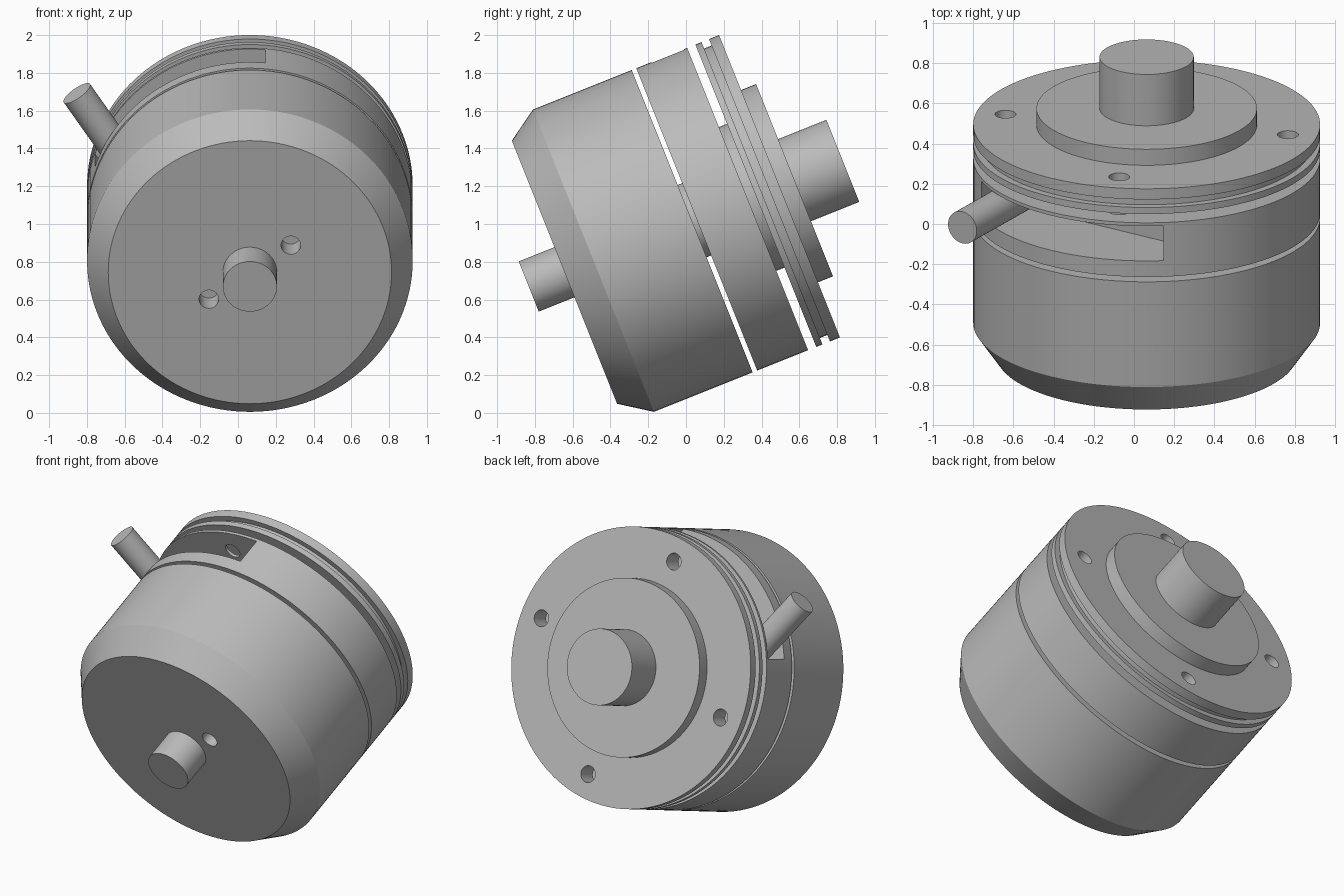
import bpy, bmesh
from math import sin, cos, pi, radians
from mathutils import Matrix, Vector

if "Cube" in bpy.data.objects:
    bpy.data.objects.remove(bpy.data.objects["Cube"])

steel = bpy.data.materials.new("light_grey_steel")
steel.use_nodes = True
GREY = (0.5, 0.5, 0.5, 1)
steel.diffuse_color = GREY
steel.node_tree.nodes["Principled BSDF"].inputs["Base Color"].default_value = GREY

# Tilted frame: local z runs along the shaft, origin on the rear flange face
TILT = radians(21.8)
FRAME = Matrix(((-1, 0, 0, 0.063),
                (0, -sin(TILT), cos(TILT), 0.495),
                (0, cos(TILT), sin(TILT), 1.2),
                (0, 0, 0, 1)))
R = 0.862


def add_object(name, bm, matrix):
    bmesh.ops.recalc_face_normals(bm, faces=bm.faces)
    mesh = bpy.data.meshes.new(name)
    bm.to_mesh(mesh)
    bm.free()
    mesh.materials.append(steel)
    obj = bpy.data.objects.new(name, mesh)
    obj.matrix_world = matrix
    bpy.context.collection.objects.link(obj)
    return obj


def lathe(name, profile, matrix=FRAME, sides=128):
    """Turn (radius, z) points into a closed solid with flat end caps."""
    bm = bmesh.new()
    rings = [[bm.verts.new((r * cos(2 * pi * i / sides), r * sin(2 * pi * i / sides), z))
              for i in range(sides)] for r, z in profile]
    for a, b in zip(rings, rings[1:]):
        for i in range(sides):
            j = (i + 1) % sides
            bm.faces.new((a[i], a[j], b[j], b[i]))
    bm.faces.new(rings[0])
    bm.faces.new(rings[-1])
    return add_object(name, bm, matrix)


def drill(x, y, z0, z1, radius=0.052):
    place = FRAME @ Matrix.Translation((x, y, 0))
    return lathe("drill_cutter", [(radius, z0), (radius, z1)], place, 32)


def cut(obj, cutters):
    """Subtract the cutters and bake the result."""
    for c in cutters:
        mod = obj.modifiers.new("cut", 'BOOLEAN')
        mod.operation = 'DIFFERENCE'
        mod.solver = 'EXACT'
        mod.object = c
    bpy.context.view_layer.update()
    baked = bpy.data.meshes.new_from_object(
        obj.evaluated_get(bpy.context.evaluated_depsgraph_get()))
    obj.modifiers.clear()
    obj.data = baked


# Front housing with chamfered nose
housing = lathe("front_housing", [(0.75, -1.226), (R, -1.061), (R, -0.498)])
front_drills = [drill(-s * 0.217, s * 0.154, -1.3, -1.08) for s in (1, -1)]
cut(housing, front_drills)

# Shafts and inner spacers
front_shaft = lathe("front_shaft", [(0.143, -1.43), (0.143, -1.2)], sides=64)
inner_spacer = lathe("inner_spacer", [(0.206, -0.51), (0.206, -0.46)], sides=64)
hub_spacer = lathe("hub_spacer", [(0.41, -0.19), (0.41, -0.125)], sides=96)

# Middle ring with a flat pocket, and the grooved rear flange with boss and shaft
ring = lathe("middle_ring", [(R, -0.472), (R, -0.182)])
flange = lathe("rear_flange", [(R, -0.135), (R, -0.1), (0.825, -0.1), (0.825, -0.057),
                               (R, -0.057), (R, 0), (0.548, 0), (0.548, 0.086),
                               (0.234, 0.086), (0.234, 0.361)])

# Pocket frame: local z points outwards along the side pin
PIN = radians(33.3)
outward = Vector((sin(PIN), cos(PIN), 0))
across = Vector((-cos(PIN), sin(PIN), 0))
pocket = Matrix((across, (0, 0, 1), outward)).transposed()
if pocket.determinant() < 0:
    pocket.col[1] = -pocket.col[1]
POCKET = FRAME @ Matrix.Translation((0, 0, -0.293)) @ pocket.to_4x4()

bm = bmesh.new()
bmesh.ops.create_cube(bm, size=1)
bmesh.ops.scale(bm, vec=(1.08, 0.186, 1), verts=bm.verts)
bmesh.ops.translate(bm, vec=(0, 0, 0.953), verts=bm.verts)
box = add_object("pocket_cutter", bm, POCKET)

# Bolt holes run through the flange into the ring
angles = [radians(11 + 90 * k) for k in range(4)]
bolt_drills = [drill(-0.715 * cos(a), 0.715 * sin(a), -0.36, 0.05) for a in angles]
cut(flange, bolt_drills)
cut(ring, [box] + bolt_drills)

# Side pin standing on the pocket floor
pin = lathe("side_pin", [(0.085, 0.44), (0.085, 1.044)],
            POCKET @ Matrix.Translation((-0.41, 0, 0)), 48)

for c in front_drills + bolt_drills + [box]:
    bpy.data.objects.remove(c)

# Smooth curved walls, keep machined edges crisp
for obj in (housing, front_shaft, inner_spacer, hub_spacer, ring, flange, pin):
    for p in obj.data.polygons:
        p.use_smooth = True
    obj.data.set_sharp_from_angle(angle=radians(25))
